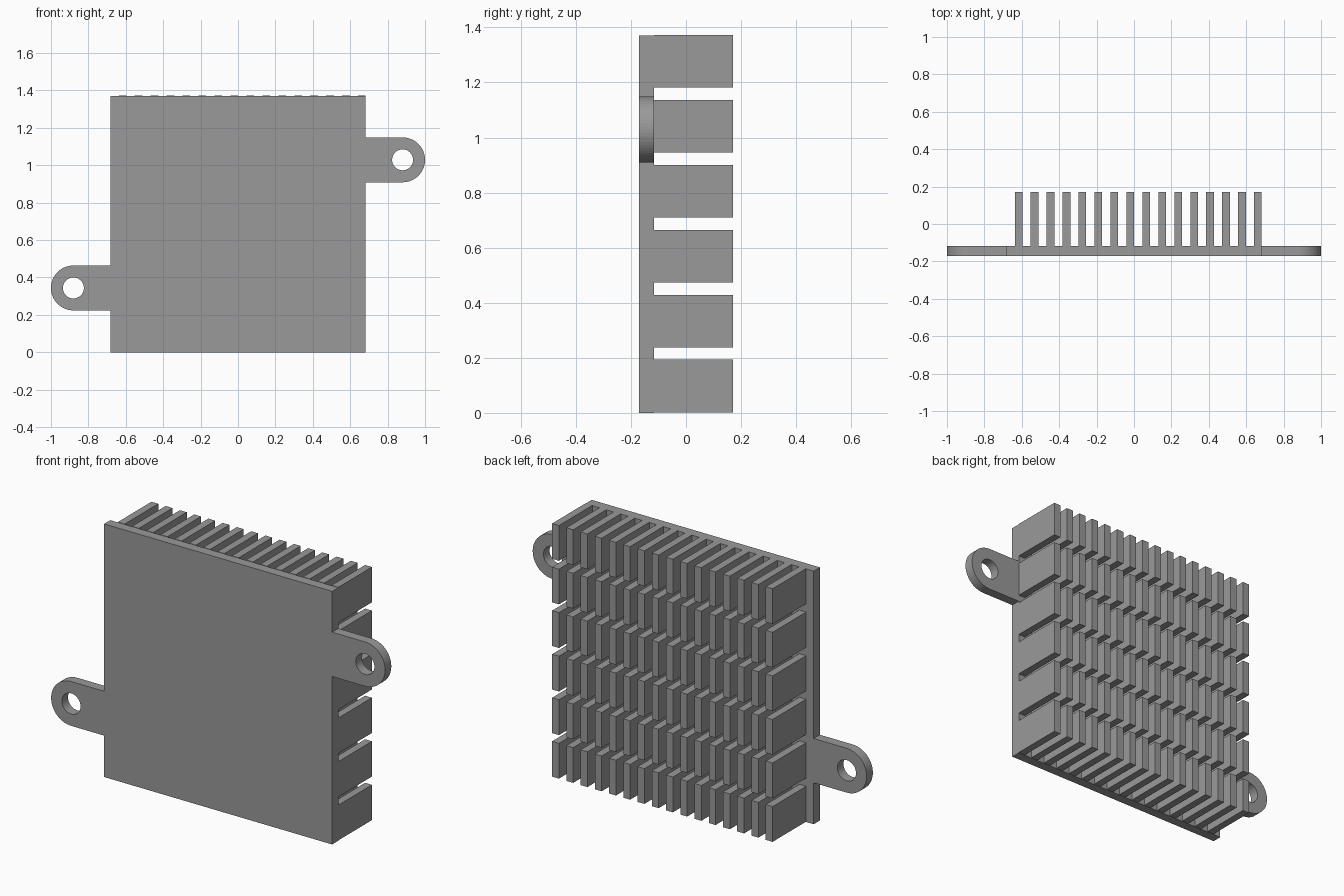
import bpy
from math import sin, cos, pi, radians

if "Cube" in bpy.data.objects:
    bpy.data.objects.remove(bpy.data.objects["Cube"])

HALF_W, HEIGHT = 0.683, 1.37             # plate half width and height
FRONT, BACK, FIN_TIP = -0.17, -0.117, 0.17
EAR_X, EAR_R, HOLE_R = 0.88, 0.12, 0.056
EAR_Z_LEFT, EAR_Z_RIGHT = 0.344, 1.029

grey = bpy.data.materials.new("dark_grey")
grey.diffuse_color = (0.32, 0.32, 0.32, 1)
grey.use_nodes = True
grey.node_tree.nodes["Principled BSDF"].inputs["Base Color"].default_value = grey.diffuse_color


def arc(cx, cz, r, start, end, steps):
    angles = [start + (end - start) * i / steps for i in range(steps + 1)]
    return [(cx + r * cos(a), cz + r * sin(a)) for a in angles]


def add_loop(curve, points):
    spline = curve.splines.new('POLY')
    spline.points.add(len(points) - 1)
    for p, (x, z) in zip(spline.points, points):
        p.co = (x, z, 0, 1)
    spline.use_cyclic_u = True


# Base plate with two mounting ears, one outline plus two holes
outline = [(-HALF_W, 0), (HALF_W, 0), (HALF_W, EAR_Z_RIGHT - EAR_R)]
outline += arc(EAR_X, EAR_Z_RIGHT, EAR_R, -pi / 2, pi / 2, 32)
outline += [(HALF_W, EAR_Z_RIGHT + EAR_R), (HALF_W, HEIGHT), (-HALF_W, HEIGHT),
            (-HALF_W, EAR_Z_LEFT + EAR_R)]
outline += arc(-EAR_X, EAR_Z_LEFT, EAR_R, pi / 2, 3 * pi / 2, 32)
outline += [(-HALF_W, EAR_Z_LEFT - EAR_R)]

curve = bpy.data.curves.new("base_plate", 'CURVE')
curve.dimensions = '2D'
curve.fill_mode = 'BOTH'
curve.extrude = (BACK - FRONT) / 2
add_loop(curve, outline)
for x, z in ((EAR_X, EAR_Z_RIGHT), (-EAR_X, EAR_Z_LEFT)):
    add_loop(curve, arc(x, z, HOLE_R, 0, 2 * pi, 48)[:-1])

plate = bpy.data.objects.new("base_plate", curve)
plate.location.y = (FRONT + BACK) / 2
plate.rotation_euler.x = radians(90)
bpy.context.collection.objects.link(plate)
bpy.context.view_layer.objects.active = plate
plate.select_set(True)
bpy.ops.object.convert(target='MESH')
plate = bpy.context.object
bpy.ops.object.shade_flat()              # the ear rims are finely faceted
plate.data.materials.append(grey)

# Cooling fins: one block repeated 16 times across and 6 times up
FIN_W, FIN_H, PITCH_X, PITCH_Z = 0.041, 0.191, 0.0853, 0.2358
size = (FIN_W, FIN_TIP - BACK, FIN_H)
bpy.ops.mesh.primitive_cube_add(size=1)
fins = bpy.context.object
fins.name = "cooling_fins"
fins.data.materials.append(grey)
for v in fins.data.vertices:
    v.co = [c * s for c, s in zip(v.co, size)]
fins.location = (HALF_W - FIN_W / 2 - 15 * PITCH_X, (BACK + FIN_TIP) / 2, 0.002 + FIN_H / 2)
for name, count, offset in (("across", 16, (PITCH_X, 0, 0)), ("up", 6, (0, 0, PITCH_Z))):
    mod = fins.modifiers.new(name, 'ARRAY')
    mod.count = count
    mod.use_relative_offset = False
    mod.use_constant_offset = True
    mod.constant_offset_displace = offset
